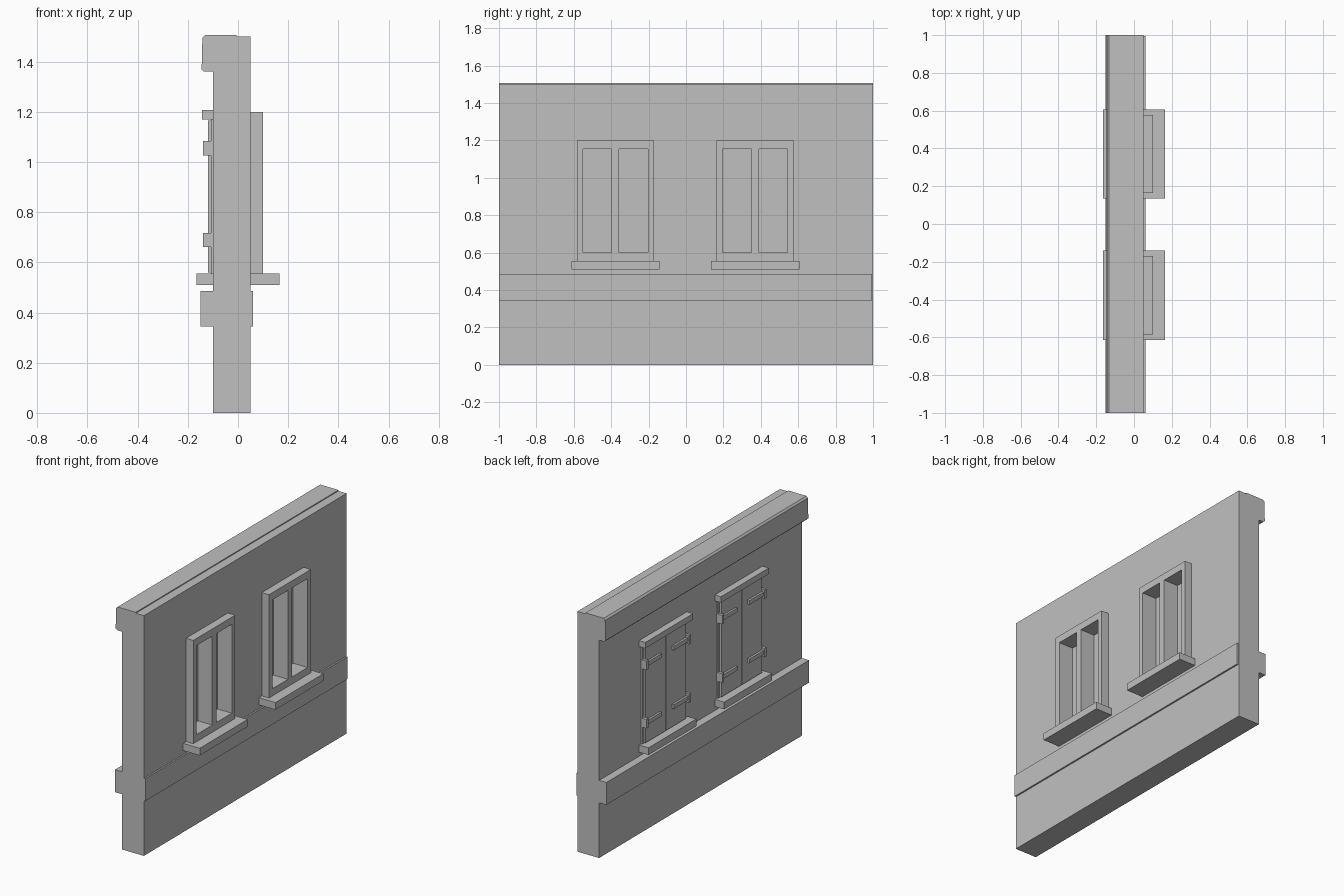
import bpy, bmesh

if "Cube" in bpy.data.objects:
    bpy.data.objects.remove(bpy.data.objects["Cube"], do_unlink=True)

# One plain stone colour
GREY = (0.53, 0.53, 0.53, 1)
stone = bpy.data.materials.new("grey_stone")
stone.use_nodes = True
stone.diffuse_color = GREY
stone.node_tree.nodes["Principled BSDF"].inputs["Base Color"].default_value = GREY


def finish(name, bm):
    bmesh.ops.recalc_face_normals(bm, faces=bm.faces)
    mesh = bpy.data.meshes.new(name)
    bm.to_mesh(mesh)
    bm.free()
    mesh.materials.append(stone)
    ob = bpy.data.objects.new(name, mesh)
    bpy.context.collection.objects.link(ob)
    return ob


def box(name, xs, ys, zs):
    bm = bmesh.new()
    bmesh.ops.create_cube(bm, size=1)
    for v in bm.verts:
        for i, (lo, hi) in enumerate((xs, ys, zs)):
            v.co[i] = lo if v.co[i] < 0 else hi
    return finish(name, bm)


def extrude_along_y(name, profile, y0, y1):
    bm = bmesh.new()
    face = bm.faces.new([bm.verts.new((x, y0, z)) for x, z in profile])
    new = bmesh.ops.extrude_face_region(bm, geom=[face])["geom"]
    for v in new:
        if isinstance(v, bmesh.types.BMVert):
            v.co.y = y1
    return finish(name, bm)


def cut(target, cutters):
    for c in cutters:
        c.hide_render = True
        mod = target.modifiers.new("opening", 'BOOLEAN')
        mod.operation, mod.solver, mod.object = 'DIFFERENCE', 'EXACT', c
    bpy.context.view_layer.update()
    graph = bpy.context.evaluated_depsgraph_get()
    mesh = bpy.data.meshes.new_from_object(target.evaluated_get(graph))
    target.modifiers.clear()
    target.data = mesh


# Main wall, string course and top cornice
wall = box("wall", (-0.10, 0.05), (-1, 1), (0, 1.5))
box("front_band", (0.05, 0.06), (-1, 0.995), (0.345, 0.485))
box("rear_band", (-0.15, -0.10), (-1, 1), (0.345, 0.485))
extrude_along_y("cornice", [(-0.10, 1.36), (-0.135, 1.36), (-0.145, 1.37),
                            (-0.142, 1.495), (-0.132, 1.506), (-0.006, 1.506),
                            (-0.006, 1.5), (-0.10, 1.5)], -1, 1)

openings = []
for label, cy in (("near", -0.377), ("far", 0.37)):
    # Casement frame with two deep lights and a sill
    frame = box(label + "_window_frame", (0.05, 0.10), (cy - 0.207, cy + 0.207), (0.555, 1.2))
    lights = [box("light_cutter", (0.0, 0.2), (cy + s * 0.097 - 0.077, cy + s * 0.097 + 0.077),
                  (0.60, 1.155)) for s in (-1, 1)]
    cut(frame, lights)
    openings += lights
    box(label + "_window_sill", (0.05, 0.165), (cy - 0.236, cy + 0.236), (0.51, 0.555))

    # Shuttered side: sill, lintel, backing and two leaves
    box(label + "_shutter_sill", (-0.165, -0.10), (cy - 0.236, cy + 0.236), (0.51, 0.555))
    box(label + "_shutter_lintel", (-0.143, -0.10), (cy - 0.236, cy + 0.236), (1.17, 1.207))
    box(label + "_shutter_back", (-0.108, -0.10), (cy - 0.215, cy + 0.215), (0.555, 1.17))
    for side, s in (("right", -1), ("left", 1)):
        def span(a, b):
            return sorted((cy + s * a, cy + s * b))
        box(f"{label}_{side}_shutter", (-0.12, -0.108), span(0.003, 0.2), (0.56, 1.165))
        # Hinge straps and barrels
        for z in (0.69, 1.055):
            box("hinge_strap", (-0.133, -0.12), span(0.06, 0.205), (z - 0.013, z + 0.013))
            box("hinge_barrel", (-0.14, -0.10), span(0.2, 0.218), (z - 0.028, z + 0.028))

# Carry the window lights into the wall
cut(wall, openings)
for c in openings:
    bpy.data.objects.remove(c, do_unlink=True)
